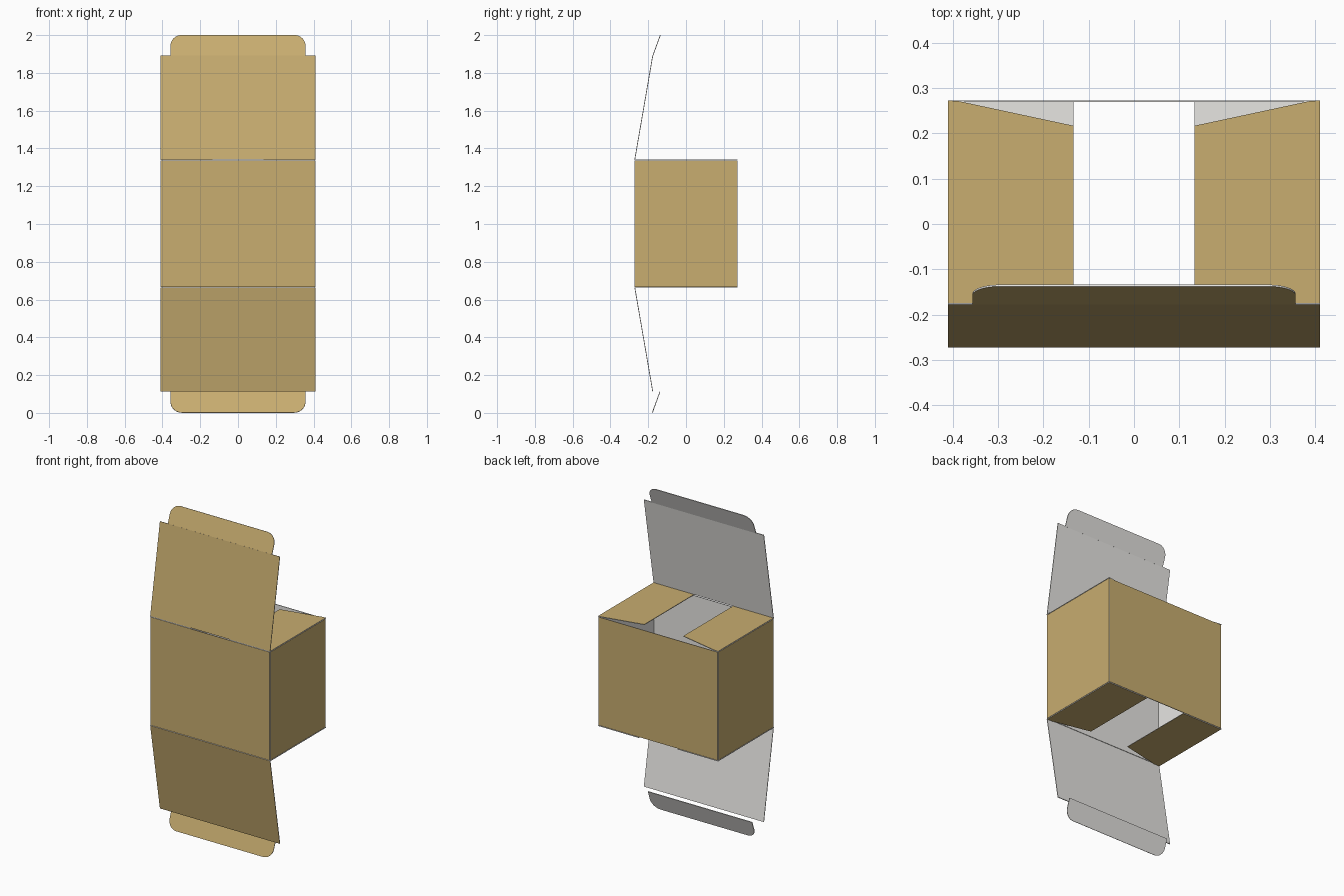
import bpy, bmesh, math
from mathutils import Vector

if "Cube" in bpy.data.objects:
    bpy.data.objects.remove(bpy.data.objects["Cube"])

W, D = 0.411, 0.273          # half width, half depth of the carton
Z0, Z1 = 0.66, 1.342         # bottom and top of the carton body
T = 0.004                    # board thickness


def material(name, rgb):
    m = bpy.data.materials.new(name)
    m.diffuse_color = (*rgb, 1)
    m.use_nodes = True
    m.node_tree.nodes["Principled BSDF"].inputs["Base Color"].default_value = m.diffuse_color
    return m


kraft = material("kraft_tan", (0.578, 0.418, 0.162))
liner = material("off_white_liner", (0.80, 0.79, 0.765))


def panel(name, outline, origin, u, v):
    """Thin board: kraft outside (facing u x v), white inside and on the edges."""
    o, u, v = Vector(origin), Vector(u).normalized(), Vector(v).normalized()
    n = u.cross(v)
    bm = bmesh.new()
    outer = [bm.verts.new(o + u * a + v * b) for a, b in outline]
    inner = [bm.verts.new(p.co - n * T) for p in outer]
    bm.faces.new(outer).material_index = 0
    bm.faces.new(inner[::-1]).material_index = 1
    for i in range(len(outer)):
        j = (i + 1) % len(outer)
        bm.faces.new((outer[j], outer[i], inner[i], inner[j])).material_index = 1
    bmesh.ops.recalc_face_normals(bm, faces=bm.faces)
    me = bpy.data.meshes.new(name)
    bm.to_mesh(me)
    bm.free()
    me.materials.append(kraft)
    me.materials.append(liner)
    ob = bpy.data.objects.new(name, me)
    bpy.context.collection.objects.link(ob)
    return ob


def rect(w, b0, b1):
    return [(-w, b0), (w, b0), (w, b1), (-w, b1)]


# Four body walls
zc, h = (Z0 + Z1) / 2, (Z1 - Z0) / 2 - 0.006
g = 0.003
panel("front_wall", rect(W - g, -h, h), (0, -D, zc), (1, 0, 0), (0, 0, 1))
panel("back_wall", rect(W - g, -h, h), (0, D, zc), (-1, 0, 0), (0, 0, 1))
panel("right_wall", rect(D - g, -h, h), (W, 0, zc), (0, 1, 0), (0, 0, 1))
panel("left_wall", rect(D - g, -h, h), (-W, 0, zc), (0, -1, 0), (0, 0, 1))

# Dust flaps: tapered at the back on top, at the front underneath
for side, s in (("right", 1), ("left", -1)):
    pts = [(0.134, -D), (W, -D), (W, D), (W - 0.025, D - 0.002), (0.134, 0.217)]
    pts = [(a * s, b) for a, b in pts][::s]
    panel(f"top_dust_flap_{side}", pts, (0, 0, Z1), (1, 0, 0), (0, 1, 0))
    panel(f"bottom_dust_flap_{side}", pts, (0, 0, Z0), (1, 0, 0), (0, -1, 0))

# Open lids, leaning over the body
lid_len = math.hypot(0.095, 0.55)
panel("top_lid", rect(W, 0, lid_len), (0, -D, Z1), (1, 0, 0), (0, 0.095, 0.55))
panel("bottom_lid", rect(W, 0, lid_len), (0, -D + 0.095, 0.113), (1, 0, 0),
      (0, -0.095, 0.55))

# Tuck flaps with two rounded corners
tw, tl, r = 0.357, math.hypot(0.04, 0.111), 0.06
arc = [math.radians(a) for a in range(0, 91, 10)]
right = [(tw - r + r * math.cos(a), tl - r + r * math.sin(a)) for a in arc]
tuck = [(-tw, 0), (tw, 0)] + right + [(-a, b) for a, b in right[::-1]]
panel("top_tuck_flap", tuck, (0, -0.178, 1.89), (1, 0, 0), (0, 0.04, 0.11))
panel("bottom_tuck_flap", [(a, tl - b) for a, b in tuck[::-1]],
      (0, -0.18, 0.002), (1, 0, 0), (0, 0.04, 0.11))
